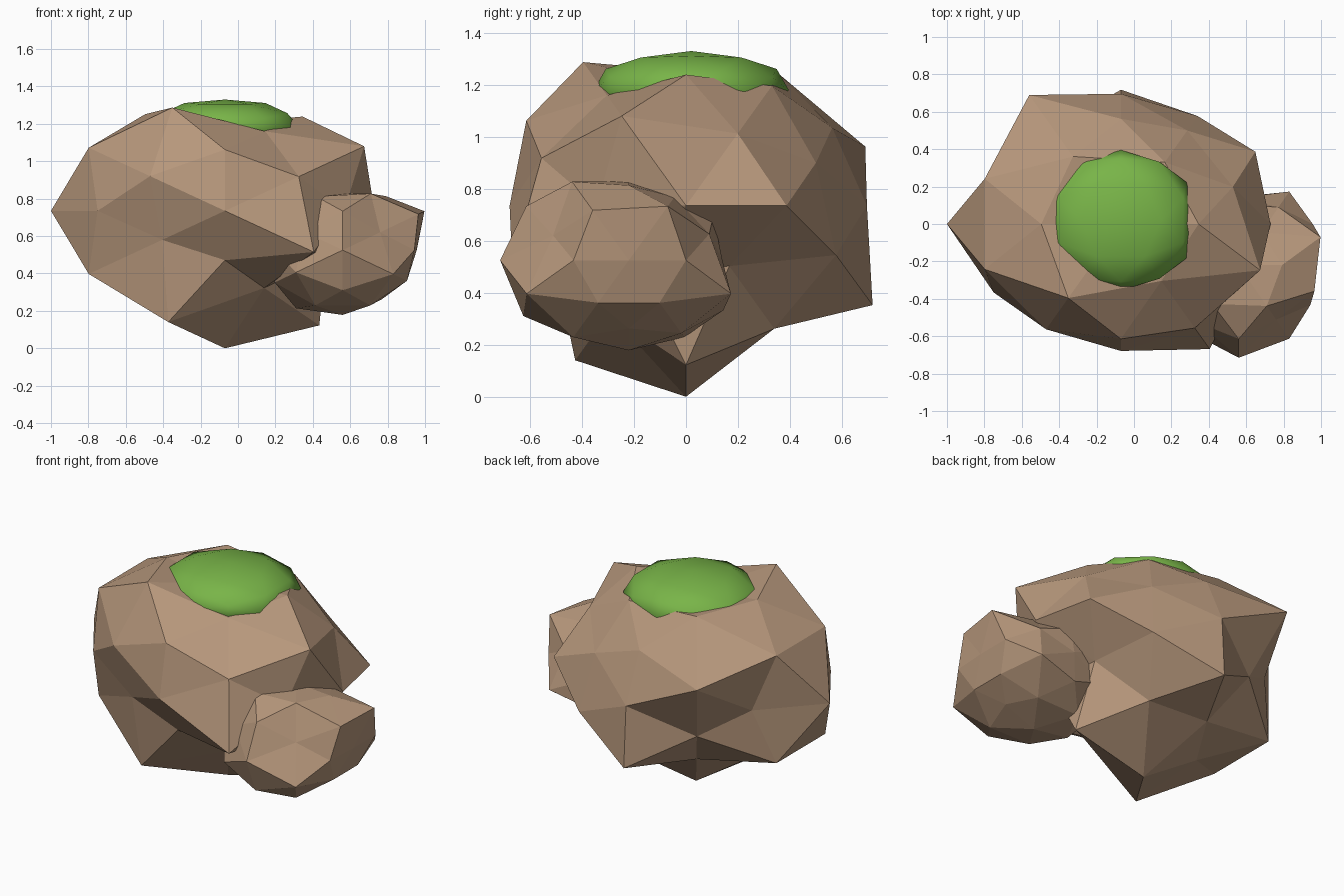
import bpy, bmesh
from itertools import product
from mathutils import Vector

if "Cube" in bpy.data.objects:
    bpy.data.objects.remove(bpy.data.objects["Cube"])

P, Q = 0.5257, 0.8507      # icosahedron corner components
S = (-1, 1)


def directions():
    """42 unit directions of a once-subdivided icosahedron, in a fixed order."""
    d = []
    for axis in range(3):
        for s in S:
            v = [0, 0, 0]
            v[axis] = s
            d.append(v)
    d += [(a * P, 0, b * Q) for a, b in product(S, S)]
    d += [(0, a * Q, b * P) for a, b in product(S, S)]
    d += [(a * Q, b * P, 0) for a, b in product(S, S)]
    for x, y, z in ((.309, .5, .809), (.5, .809, .309), (.809, .309, .5)):
        d += [(a * x, b * y, c * z) for a, b, c in product(S, S, S)]
    return d


def boulder(name, centre, size, radii, mat, smooth=False):
    bm = bmesh.new()
    verts = [bm.verts.new(v) for v in directions()]
    bmesh.ops.convex_hull(bm, input=verts)
    bmesh.ops.recalc_face_normals(bm, faces=bm.faces)
    # push every corner in or out along its own direction
    for v, r in zip(verts, radii):
        v.co = Vector([c * s * r for c, s in zip(v.co, size)])
    for f in bm.faces:
        f.smooth = smooth
    me = bpy.data.meshes.new(name)
    bm.to_mesh(me)
    bm.free()
    me.materials.append(mat)
    ob = bpy.data.objects.new(name, me)
    ob.location = centre
    bpy.context.collection.objects.link(ob)
    return ob


def material(name, rgb):
    m = bpy.data.materials.new(name)
    m.diffuse_color = (*rgb, 1)
    m.use_nodes = True
    m.node_tree.nodes["Principled BSDF"].inputs["Base Color"].default_value = m.diffuse_color
    return m


stone = material("stone", (0.47, 0.31, 0.20))
green = material("moss_green", (0.19, 0.46, 0.065))

# Large rock
boulder("large_rock", (-0.07, 0, 0.735), (1, 0.87, 0.75), [
    .93, .80, .78, .80, .98, .62,
    .75, .81, .96, .79,
    .67, .83, .97, .76,
    .80, .73, .75, .845,
    .98, .91, .70, .83, .68, .70, .78, .76,
    .67, .80, .72, .98, .95, .79, .82, .71,
    .90, .90, .90, .90, .67, .92, .62, .74], stone)

# Small rock leaning on the front right
boulder("small_rock", (0.56, -0.22, 0.525), (0.5, 0.45, 0.385), [
    .75, .79, 1.1, .80, .90, .79,
    .95, .78, .80, .88,
    1.06, 1.03, .95, .85,
    .85, .85, .90, .93,
    .95, .92, .95, .82, .95, .97, .90, .78,
    1.0, .85, .90, .90, 1.08, .80, 1.08, .85,
    .90, .90, .90, .90, .85, 1.0, .85, 1.08], stone)

# Moss cushion on top
boulder("moss", (-0.07, 0.02, 1.18), (0.40, 0.375, 0.15),
        [1] * 6 + [1.03] * 36, green, smooth=True)
